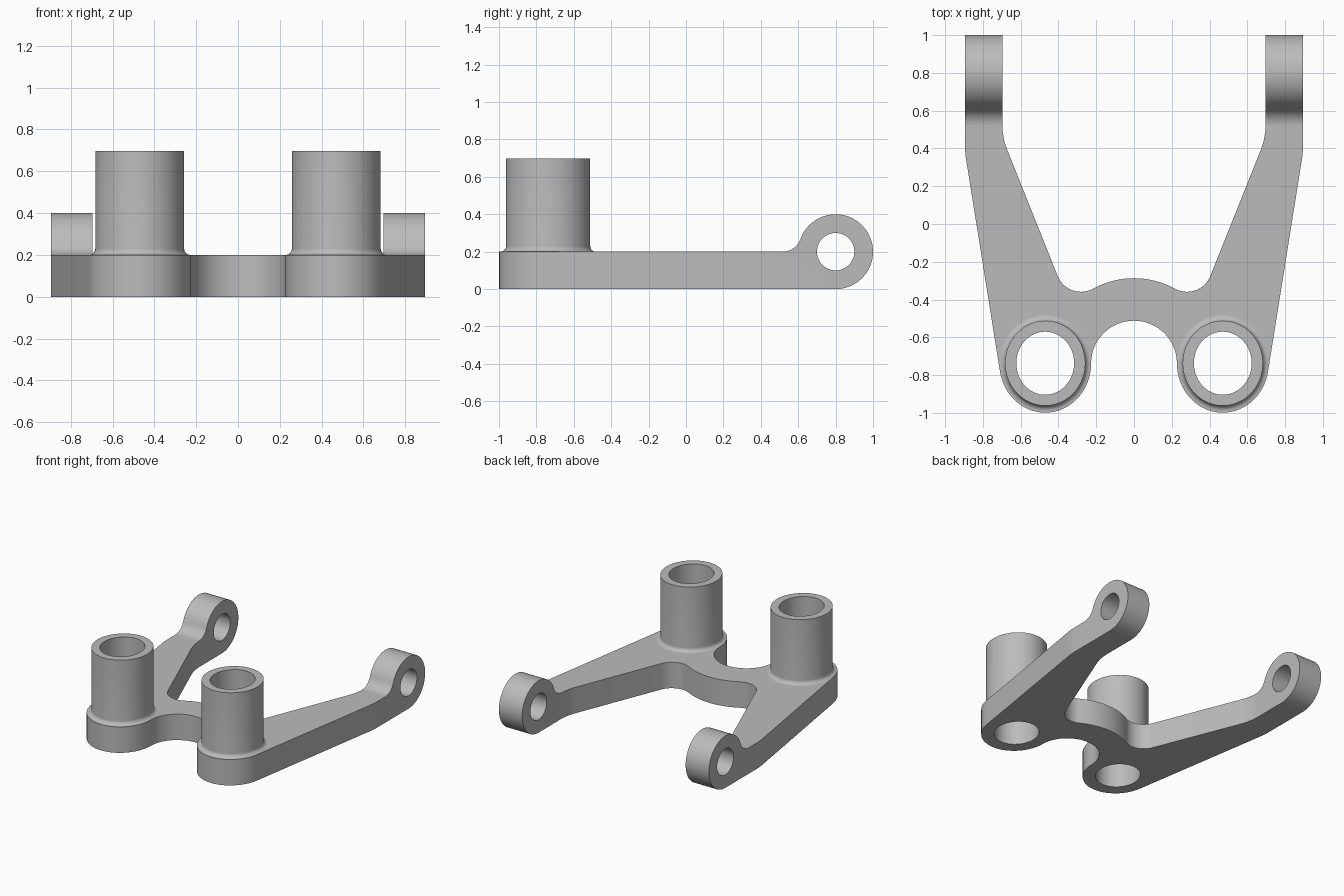
import bpy, bmesh
from math import sin, cos, radians, asin, atan2, degrees
from mathutils import Matrix

cube = bpy.data.objects.get("Cube")
if cube:
    bpy.data.objects.remove(cube, do_unlink=True)

grey = bpy.data.materials.new("plain_grey")
grey.use_nodes = True
colour = (0.5, 0.5, 0.5, 1)
grey.diffuse_color = colour
grey.node_tree.nodes["Principled BSDF"].inputs["Base Color"].default_value = colour

# Shared layout
BX, BY = 0.47, -0.737        # tube centre
T = 0.2                      # plate thickness


def arc(cx, cy, rx, ry, a0, a1, n):
    angles = [radians(a0 + (a1 - a0) * i / n) for i in range(n + 1)]
    return [(cx + rx * cos(a), cy + ry * sin(a)) for a in angles]


def add_object(name, bm):
    bmesh.ops.recalc_face_normals(bm, faces=bm.faces)
    mesh = bpy.data.meshes.new(name)
    bm.to_mesh(mesh)
    bm.free()
    mesh.materials.append(grey)
    obj = bpy.data.objects.new(name, mesh)
    bpy.context.collection.objects.link(obj)
    return obj


def prism(name, points, to_3d, depth):
    """Extrude a closed outline along a vector."""
    bm = bmesh.new()
    face = bm.faces.new([bm.verts.new(to_3d(*p)) for p in points])
    out = bmesh.ops.extrude_face_region(bm, geom=[face])
    verts = [v for v in out["geom"] if isinstance(v, bmesh.types.BMVert)]
    bmesh.ops.translate(bm, verts=verts, vec=depth)
    return add_object(name, bm)


def select(obj):
    bpy.ops.object.select_all(action="DESELECT")
    obj.select_set(True)
    bpy.context.view_layer.objects.active = obj


def boolean(obj, cutter, operation):
    mod = obj.modifiers.new("cut", "BOOLEAN")
    mod.object, mod.operation, mod.solver = cutter, operation, "EXACT"
    select(obj)
    bpy.ops.object.modifier_apply(modifier=mod.name)
    bpy.data.objects.remove(cutter, do_unlink=True)


def smooth(obj):
    select(obj)
    bpy.ops.object.shade_smooth_by_angle(angle=radians(30))


# Plan outline of the left half, from the back of the bridge round to its front
fx, fy, fr = 0.28, -0.225, 0.134
toward = degrees(atan2(BY - fy, -fx))
half = arc(0, BY, 0.45, 0.45, 90, 180 + toward, 10)
half += arc(fx, fy, fr, fr, toward, -20.8, 14)[1:]
half += arc(0.317, 0.53, 0.38, 0.38, -20.8, 0, 8)
half += [(0.697, 1.1), (0.895, 1.1)]
half += arc(0.395, 0.42, 0.5, 0.5, 0, -9, 5)
half += arc(BX, BY, 0.243, 0.262, -9, -180, 32)
half += arc(0, BY, 0.227, 0.225, 0, 90, 16)[1:]
outline = half + [(-x, y) for x, y in half[-2:0:-1]]
frame = prism("frame", outline, lambda x, y: (x, y, -0.1), (0, 0, 0.6))

# Side profile: flat plate blending into the round eye at the back
blend = degrees(asin(1 / 3))
profile = [(-1.1, 0)] + arc(0.8, 0.2, 0.2, 0.2, -90, 180 - blend, 48)[:-1]
profile = profile[:-1]
profile = [(-1.1, 0)] + arc(0.8, 0.2, 0.2, 0.2, -90, 180 - 2 * blend + blend, 48)
profile += arc(0.517, 0.3, 0.1, 0.1, -blend, -90, 12)[1:] + [(-1.1, T)]
side = prism("side_profile", profile, lambda y, z: (-1, y, z), (2, 0, 0))
boolean(frame, side, "INTERSECT")

# Cross hole through both eyes
hole = prism("eye_hole", arc(0.8, 0.2, 0.1, 0.1, 0, 352.5, 47),
             lambda y, z: (-1.1, y, z), (2.2, 0, 0))
boolean(frame, hole, "DIFFERENCE")

# Upright tubes with a filleted foot, and matching holes through the plate
SEG = 64
IN_RX, IN_RY = 0.153, 0.167
foot = arc(0.03, T + 0.03, 0.03, 0.03, 270, 180, 8)
rings = [(0.2125 + x, 0.225 + x, z) for x, z in foot]
rings += [(0.2125, 0.225, 0.698), (IN_RX, IN_RY, 0.698), (IN_RX, IN_RY, T)]

for name, s in (("left", 1), ("right", -1)):
    bore = arc(s * BX, BY, IN_RX, IN_RY, 0, 360 - 360 / SEG, SEG - 1)
    boolean(frame, prism("bore", bore, lambda x, y: (x, y, -0.1), (0, 0, 0.5)),
            "DIFFERENCE")
    bm = bmesh.new()
    loops = []
    for rx, ry, z in rings:
        pts = arc(s * BX, BY, rx, ry, 0, 360 - 360 / SEG, SEG - 1)
        loops.append([bm.verts.new((x, y, z)) for x, y in pts])
    for a, b in zip(loops, loops[1:]):
        for i in range(SEG):
            j = (i + 1) % SEG
            bm.faces.new((a[i], a[j], b[j], b[i]))
    smooth(add_object(name + "_tube", bm))

smooth(frame)
